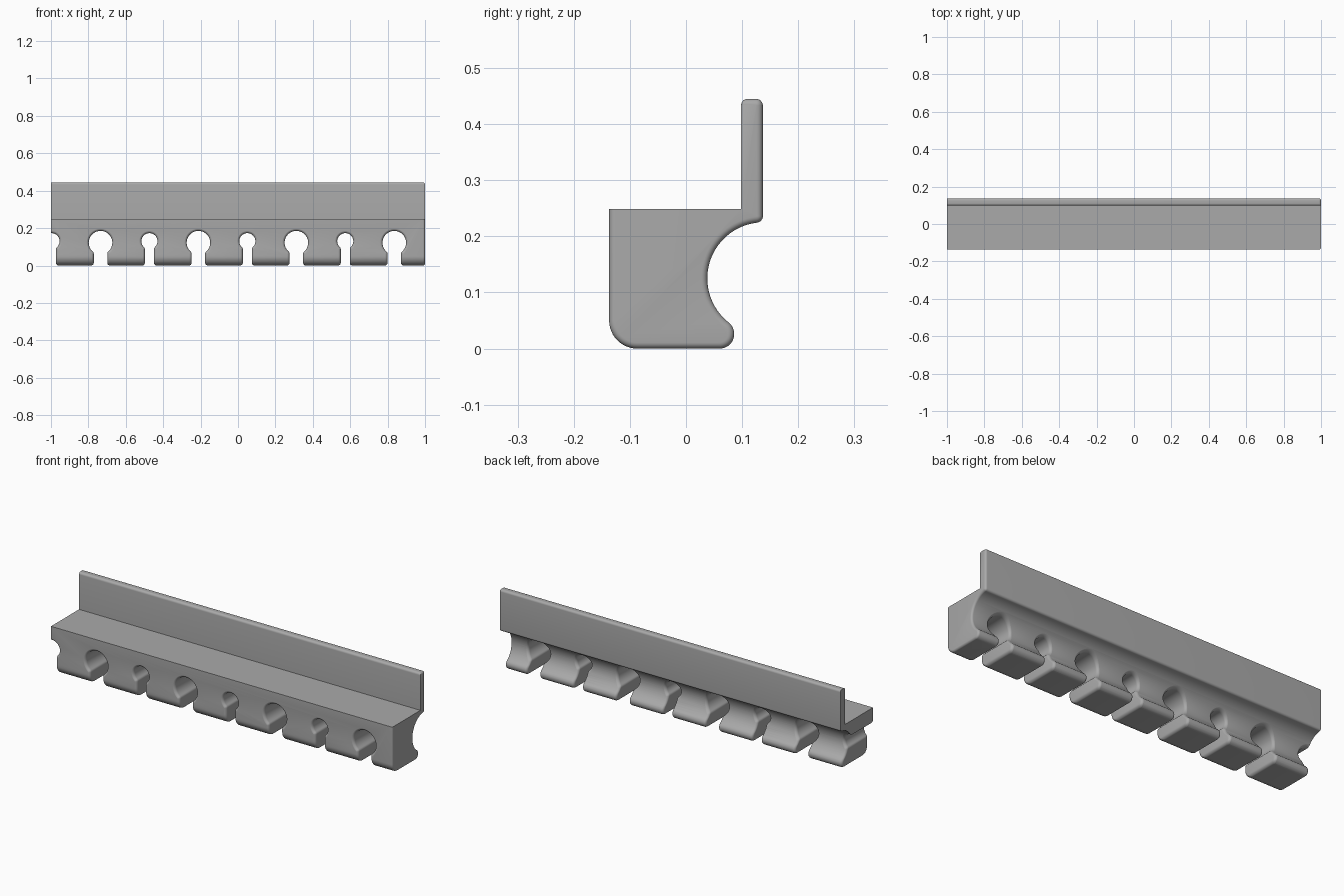
import bpy, bmesh
from math import sin, cos, pi, sqrt, atan2

cube = bpy.data.objects.get("Cube")
if cube:
    bpy.data.objects.remove(cube)

FRONT, BACK, STEP, TOP = -0.137, 0.137, 0.249, 0.445
PANEL = 0.098                      # front of the upright panel
GY, GZ, GR = 0.138, 0.125, 0.1     # groove centre and radius
LY, LZ = 0.06, 0.026               # lip centre, radius LZ
CR = 0.05                          # lower front corner radius
PR = 0.012                         # panel edge radius
RIM = 0.015                        # rounding of the hole rims


def arc(cx, cy, r, a0, a1, n):
    return [(cx + r * cos(a0 + (a1 - a0) * i / n),
             cy + r * sin(a0 + (a1 - a0) * i / n)) for i in range(n + 1)]


def loft(name, loops):
    bm = bmesh.new()
    rings = [[bm.verts.new(p) for p in loop] for loop in loops]
    for a, b in zip(rings, rings[1:]):
        for i in range(len(a)):
            j = (i + 1) % len(a)
            bm.faces.new((a[i], a[j], b[j], b[i]))
    bm.faces.new(rings[0][::-1])
    bm.faces.new(rings[-1])
    bmesh.ops.recalc_face_normals(bm, faces=bm.faces)
    mesh = bpy.data.meshes.new(name)
    bm.to_mesh(mesh)
    bm.free()
    obj = bpy.data.objects.new(name, mesh)
    bpy.context.collection.objects.link(obj)
    return obj


def rail_profile(o):
    """Side outline (y, z), shrunk by o for the rounded end."""
    low = atan2(GZ - LZ, GY - LY)              # lip to groove direction
    py = BACK - PR
    pz = GZ + sqrt((GR + PR) ** 2 - (GY - py) ** 2)
    high = atan2(pz - GZ, py - GY)             # groove to panel corner direction
    pts = [(FRONT + o, STEP)]
    pts += arc(FRONT + CR, CR, CR - o, pi, 1.5 * pi, 12)
    pts += arc(LY, LZ, LZ - o, -pi / 2, low, 16)
    pts += arc(GY, GZ, GR + o, pi + low, high, 32)[1:]
    pts += arc(py, pz, PR - o, high - pi, 0, 8)[1:]
    pts += arc(py, TOP - PR, PR - o, 0, pi / 2, 6)
    pts += arc(PANEL + PR - o, TOP - PR, PR - o, pi / 2, pi, 6)
    return pts + [(PANEL, STEP)]


def front_y(z):
    z = min(max(z, 0), CR)
    return FRONT + CR - sqrt(CR ** 2 - (CR - z) ** 2)


def back_y(z):
    z = max(z, 0)
    if z < LZ + LZ * (GZ - LZ) / (GR + LZ):
        return LY + sqrt(max(LZ ** 2 - (z - LZ) ** 2, 0))
    return GY - sqrt(GR ** 2 - (z - GZ) ** 2)


def keyhole(r, w, cz, o):
    """Half outline (x, z) from the foot up to the crown, grown by o."""
    q = RIM + 0.001
    nz = cz - sqrt((r + q) ** 2 - (w + q) ** 2)
    a = atan2(cz - nz, -(w + q))               # neck to hole direction
    foot = arc(w + RIM, RIM, RIM, 1.5 * pi, pi, 6)
    pts = [(w + RIM, -0.03)]
    pts += [(x + o * (w + RIM - x) / RIM, z) for x, z in foot]
    pts += [(w + o, RIM + (nz - RIM) * i / 8) for i in range(1, 8)]
    pts += arc(w + q, nz, q - o, pi, a, 5)
    pts += arc(0, cz, r + o, a - pi, pi / 2, 20)[1:]
    return pts


def keyhole_cutter(name, x0, r, w, cz):
    steps = 6
    rim = [(RIM * (1 - sin(t)) * 0.97, RIM * (1 - cos(t)) - 0.0004)
           for t in (pi / 2 * i / steps for i in range(steps + 1))]

    def ring(o, y_at):
        half = keyhole(r, w, cz, o)
        full = half + [(-x, z) for x, z in half[-2::-1]]
        return [(x0 + x, y_at(z), z) for x, z in full]

    loops = [ring(rim[0][0], lambda z: -0.25)]
    loops += [ring(o, lambda z: front_y(z) + d) for o, d in rim]
    loops += [ring(o, lambda z: back_y(z) - d) for o, d in reversed(rim)]
    loops.append(ring(rim[0][0], lambda z: 0.25))
    return loft(name, loops)


# Rail: left end flat, right end softly rounded
END = 0.011
sections = [(-1, 0)] + [(1 - END + END * sin(t), END * (1 - cos(t)))
                        for t in (pi / 2 * i / 6 for i in range(7))]
rail = loft("slotted_rail", [[(x, y, z) for y, z in rail_profile(o)]
                             for x, o in sections])

# Alternating small and large keyhole slots
cutters = []
for i in range(4):
    shift = 0.5235 * i
    cutters.append(keyhole_cutter("small_slot_cutter", -0.997 + shift, 0.043, 0.024, 0.13))
    cutters.append(keyhole_cutter("large_slot_cutter", -0.735 + shift, 0.063, 0.036, 0.122))
for c in cutters:
    c.hide_render = True
    mod = rail.modifiers.new("slot", "BOOLEAN")
    mod.operation = "DIFFERENCE"
    mod.solver = "EXACT"
    mod.object = c

# Bake the slots, then drop the cutters
graph = bpy.context.evaluated_depsgraph_get()
baked = bpy.data.meshes.new_from_object(rail.evaluated_get(graph))
rail.modifiers.clear()
rail.data = baked
for c in cutters:
    bpy.data.objects.remove(c)

# Material
grey = bpy.data.materials.new("plain_grey")
grey.use_nodes = True
colour = (0.4, 0.4, 0.4, 1)
grey.diffuse_color = colour
grey.node_tree.nodes["Principled BSDF"].inputs["Base Color"].default_value = colour
rail.data.materials.clear()
rail.data.materials.append(grey)

bpy.ops.object.select_all(action="DESELECT")
rail.select_set(True)
bpy.context.view_layer.objects.active = rail
bpy.ops.object.shade_smooth_by_angle(angle=pi / 6)
